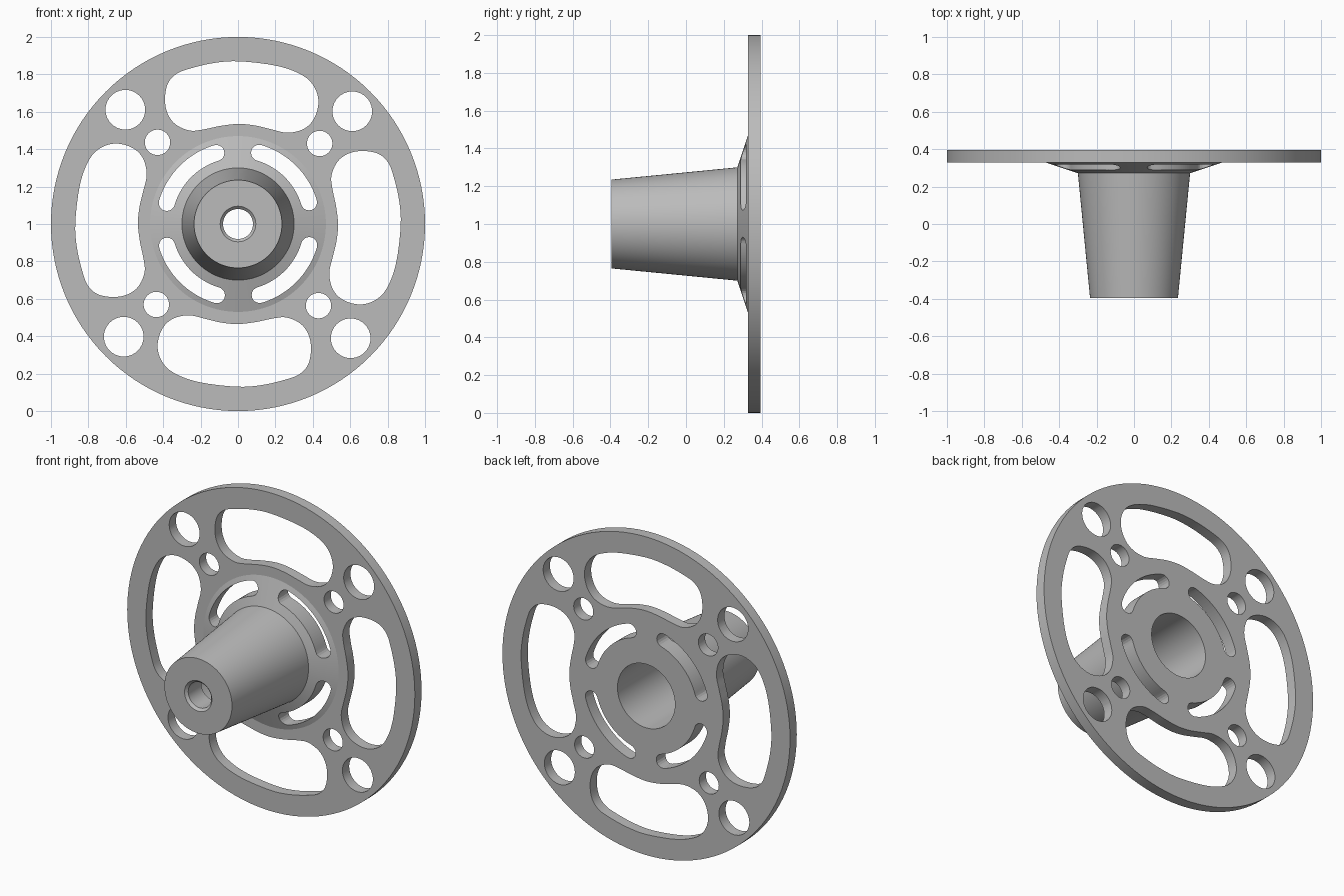
import bpy, bmesh, math
from mathutils import Vector, Matrix

if "Cube" in bpy.data.objects:
    bpy.data.objects.remove(bpy.data.objects["Cube"])

grey = bpy.data.materials.new("machined grey")
grey.diffuse_color = (0.5, 0.5, 0.5, 1)
grey.use_nodes = True
grey.node_tree.nodes["Principled BSDF"].inputs["Base Color"].default_value = grey.diffuse_color
CENTRE = Vector((0, 0, 1))
SEG = 128


def make_object(name, bm):
    bmesh.ops.recalc_face_normals(bm, faces=bm.faces)
    mesh = bpy.data.meshes.new(name)
    bm.to_mesh(mesh)
    bm.free()
    mesh.materials.append(grey)
    ob = bpy.data.objects.new(name, mesh)
    bpy.context.collection.objects.link(ob)
    return ob


def lathe(name, profile):
    """Spin a closed (radius, y) profile about the hub axis."""
    bm = bmesh.new()
    rings = []
    for i in range(SEG):
        a = 2 * math.pi * i / SEG
        rings.append([bm.verts.new(CENTRE + Vector((r * math.cos(a), y, r * math.sin(a))))
                      for r, y in profile])
    n = len(profile)
    for i in range(SEG):
        a, b = rings[i], rings[(i + 1) % SEG]
        for j in range(n):
            k = (j + 1) % n
            bm.faces.new((a[j], a[k], b[k], b[j]))
    return make_object(name, bm)


def add_prism(bm, outline, turn):
    """Extrude an outline (x, z about the hub) along y, turned about the hub axis."""
    c, s = math.cos(turn), math.sin(turn)
    pts = [(x * c - z * s, x * s + z * c) for x, z in outline]
    front = [bm.verts.new((x, 0.1, 1 + z)) for x, z in pts]
    back = [bm.verts.new((x, 0.6, 1 + z)) for x, z in pts]
    bm.faces.new(front)
    bm.faces.new(back[::-1])
    n = len(pts)
    for i in range(n):
        j = (i + 1) % n
        bm.faces.new((front[i], back[i], back[j], front[j]))


def circle(cx, cz, r, n=40):
    return [(cx + r * math.cos(2 * math.pi * i / n), cz + r * math.sin(2 * math.pi * i / n))
            for i in range(n)]


def smooth_loop(points, sub=5):
    """Closed Catmull-Rom curve."""
    p = [Vector(q) for q in points]
    n, out = len(p), []
    for i in range(n):
        a, b, c, d = p[i - 1], p[i], p[(i + 1) % n], p[(i + 2) % n]
        for k in range(sub):
            t = k / sub
            out.append(tuple(0.5 * (2 * b + (c - a) * t + (2 * a - 5 * b + 4 * c - d) * t ** 2
                                    + (3 * b - a - 3 * c + d) * t ** 3)))
    return out


def arc_slot(r, half, a0, a1):
    """Curved slot with round ends."""
    def polar(rad, a):
        return (rad * math.cos(a), rad * math.sin(a))
    n, m = 20, 10
    pts = [polar(r + half, a0 + (a1 - a0) * i / n) for i in range(n + 1)]
    cx, cz = polar(r, a1)
    pts += [(cx + half * math.cos(a1 + math.pi * i / m), cz + half * math.sin(a1 + math.pi * i / m))
            for i in range(1, m)]
    pts += [polar(r - half, a1 + (a0 - a1) * i / n) for i in range(n + 1)]
    cx, cz = polar(r, a0)
    pts += [(cx + half * math.cos(a0 + math.pi + math.pi * i / m),
             cz + half * math.sin(a0 + math.pi + math.pi * i / m)) for i in range(1, m)]
    return pts


# Wheel disc, flared collar, tapered hub and stepped bore in one turned body
wheel = lathe("wheel_hub", [
    (1.0, 0.395), (1.0, 0.328), (0.47, 0.328), (0.30, 0.272), (0.235, -0.395),
    (0.095, -0.395), (0.08, -0.38), (0.08, -0.25), (0.20, -0.25), (0.20, 0.395)])

# Openings, repeated four times around the axis
pocket = smooth_loop([
    (0, .87), (.2, .847), (.33, .803), (.40, .745), (.43, .66), (.41, .57), (.355, .51),
    (.265, .488), (.175, .507), (.09, .527), (0, .535), (-.096, .524), (-.187, .505),
    (-.26, .50), (-.337, .535), (-.38, .6), (-.39, .68), (-.373, .755), (-.33, .802),
    (-.267, .828), (-.14, .859)])
diag = math.radians(44.6)
openings = [
    pocket,
    circle(0.858 * math.cos(diag), 0.858 * math.sin(diag), 0.106),
    circle(0.613 * math.cos(diag), 0.613 * math.sin(diag), 0.068),
    arc_slot(0.397, 0.043, math.radians(17), math.radians(73.5)),
]
bm = bmesh.new()
for q in range(4):
    for outline in openings:
        add_prism(bm, outline, q * math.pi / 2)
cutter = make_object("opening_cutter", bm)

cut = wheel.modifiers.new("openings", 'BOOLEAN')
cut.operation = 'DIFFERENCE'
cut.solver = 'EXACT'
cut.object = cutter
bpy.context.view_layer.objects.active = wheel
wheel.select_set(True)
bpy.ops.object.modifier_apply(modifier=cut.name)
bpy.data.objects.remove(cutter)

# Smooth round walls, crisp edges
bpy.ops.object.shade_smooth_by_angle(angle=math.radians(15))
